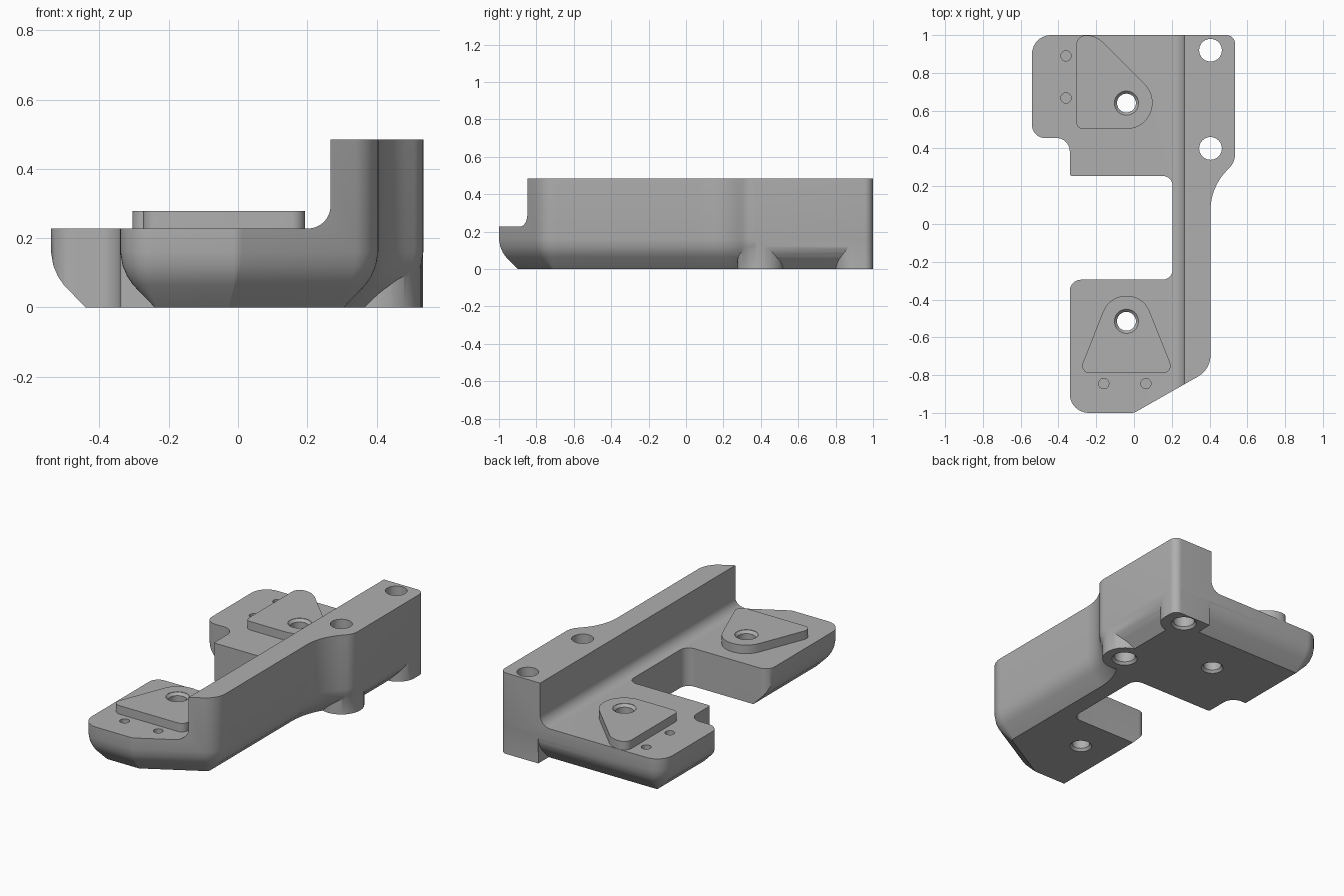
import bpy, bmesh, math
from mathutils import Vector

if "Cube" in bpy.data.objects:
    bpy.data.objects.remove(bpy.data.objects["Cube"])

grey = bpy.data.materials.new("machined_grey")
grey.diffuse_color = (0.43, 0.43, 0.43, 1)
grey.use_nodes = True
grey.node_tree.nodes["Principled BSDF"].inputs["Base Color"].default_value = grey.diffuse_color


def rounded(points, inset=0.0, seg=10):
    """Counter-clockwise outline of (x, y, radius) corners, offset inwards."""
    out, n = [], len(points)
    for i, (x, y, r) in enumerate(points):
        p = Vector((x, y))
        a = (p - Vector(points[i - 1][:2])).normalized()
        b = (Vector(points[(i + 1) % n][:2]) - p).normalized()
        turn = math.atan2(a.x * b.y - a.y * b.x, a.dot(b))
        side = 1 if turn > 0 else -1
        na, nb = Vector((-a.y, a.x)), Vector((-b.y, b.x))
        corner = p + (na + nb) * inset / (1 + na.dot(nb))
        rad = max(r - side * inset, 0.004)
        start = corner - a * rad * math.tan(abs(turn) / 2)
        centre = start + na * rad * side
        for k in range(seg + 1):
            t = turn * k / seg
            v = start - centre
            out.append(centre + Vector((v.x * math.cos(t) - v.y * math.sin(t),
                                        v.x * math.sin(t) + v.y * math.cos(t))))
    return out


def loft(name, layers):
    """Solid through a stack of (outline, z) layers with equal point counts."""
    bm = bmesh.new()
    rings = [[bm.verts.new((p.x, p.y, z)) for p in ring] for ring, z in layers]
    n = len(rings[0])
    for lo, hi in zip(rings, rings[1:]):
        for i in range(n):
            j = (i + 1) % n
            bm.faces.new((lo[i], lo[j], hi[j], hi[i]))
    bm.faces.new(rings[0][::-1])
    bm.faces.new(rings[-1])
    bmesh.ops.recalc_face_normals(bm, faces=bm.faces)
    me = bpy.data.meshes.new(name)
    bm.to_mesh(me)
    bm.free()
    me.materials.append(grey)
    ob = bpy.data.objects.new(name, me)
    bpy.context.collection.objects.link(ob)
    return ob


def prism(name, points, z0, z1):
    ring = rounded(points)
    return loft(name, [(ring, z0), (ring, z1)])


def bore(x, y, steps):
    """Turned cutter through (radius, z) steps."""
    layers = []
    for r, z in steps:
        layers.append(([Vector((x + r * math.cos(k * math.tau / 40),
                                y + r * math.sin(k * math.tau / 40)))
                        for k in range(40)], z))
    return loft("bore", layers)


def combine(target, other, op):
    mod = target.modifiers.new(op, 'BOOLEAN')
    mod.operation, mod.object, mod.solver = op, other, 'EXACT'
    bpy.context.view_layer.objects.active = target
    bpy.ops.object.modifier_apply(modifier=mod.name)
    bpy.data.objects.remove(other)


# Body: full outline with a rounded bevel running round the underside
outline = [(-0.54, 1, 0.1), (-0.54, 0, 0.01), (-0.34, 0, 0.01), (-0.34, -1, 0.1),
           (0, -1, 0.05), (0.405, -0.77, 0.13), (0.405, 0.19, 0.3),
           (0.535, 0.33, 0.1), (0.535, 1, 0.045)]
bevel = [(0.1, 0), (0.037, 0.065), (0.02, 0.09), (0.007, 0.12), (0, 0.16), (0, 0.485)]
body = loft("bracket_body", [(rounded(outline, d), z) for d, z in bevel])

# Upright lugs around the rail holes
combine(body, bore(0.405, 0.4, [(0.125, 0), (0.125, 0.4)]), 'UNION')
combine(body, prism("corner_lug", [(0.28, 0.8, 0.03), (0.5345, 0.8, 0.11),
                                   (0.5345, 0.9995, 0.045), (0.28, 0.9995, 0.005)],
                    0, 0.4), 'UNION')

# Side window and notch between the two feet
combine(body, prism("window", [
    (-0.8, 0.6, 0.01), (-0.8, -0.42, 0.01), (-0.3405, -0.42, 0.01),
    (-0.3405, -0.295, 0.06), (0.205, -0.295, 0.055), (0.205, 0.255, 0.055),
    (-0.34, 0.255, 0.01), (-0.34, 0.455, 0.07), (-0.5405, 0.455, 0.07),
    (-0.5405, 0.6, 0.01)], -0.1, 0.6), 'DIFFERENCE')

# Step above the feet, with a fillet at the root of the rail
profile = rounded([(-0.8, 0.228, 0.01), (0.267, 0.228, 0.065),
                   (0.267, 0.7, 0.01), (-0.8, 0.7, 0.01)])
step = loft("step", [(profile, -1.2), (profile, 1.2)])
for v in step.data.vertices:
    v.co = (v.co.x, v.co.z, v.co.y)
step.data.flip_normals()
combine(body, step, 'DIFFERENCE')

# Raised pads
pads = {
    "back_pad": [(-0.305, 0.503, 0.035), (0.098, 0.503, 0.137), (0.098, 0.7, 0.137),
                 (-0.202, 0.999, 0.12), (-0.305, 0.999, 0.05)],
    "front_pad": [(-0.293, -0.79, 0.04), (0.213, -0.79, 0.04),
                  (0.05, -0.38, 0.13), (-0.13, -0.38, 0.13)],
}
for name, points in pads.items():
    combine(body, prism(name, points, 0.2, 0.279), 'UNION')

# Through bores in pads and rail, and blind pin holes
for y in (0.64, -0.515):
    combine(body, bore(-0.04, y, [(0.07, -0.01), (0.05, 0.015), (0.05, 0.262),
                                  (0.064, 0.277), (0.064, 0.3)]), 'DIFFERENCE')
for y in (0.92, 0.4):
    combine(body, bore(0.405, y, [(0.08, -0.01), (0.06, 0.015), (0.06, 0.6)]), 'DIFFERENCE')
for x, y in ((-0.36, 0.89), (-0.36, 0.667), (-0.16, -0.845), (0.063, -0.845)):
    combine(body, bore(x, y, [(0.027, 0.14), (0.027, 0.3)]), 'DIFFERENCE')

body.select_set(True)
bpy.context.view_layer.objects.active = body
bpy.ops.object.shade_smooth_by_angle(angle=math.radians(30))
